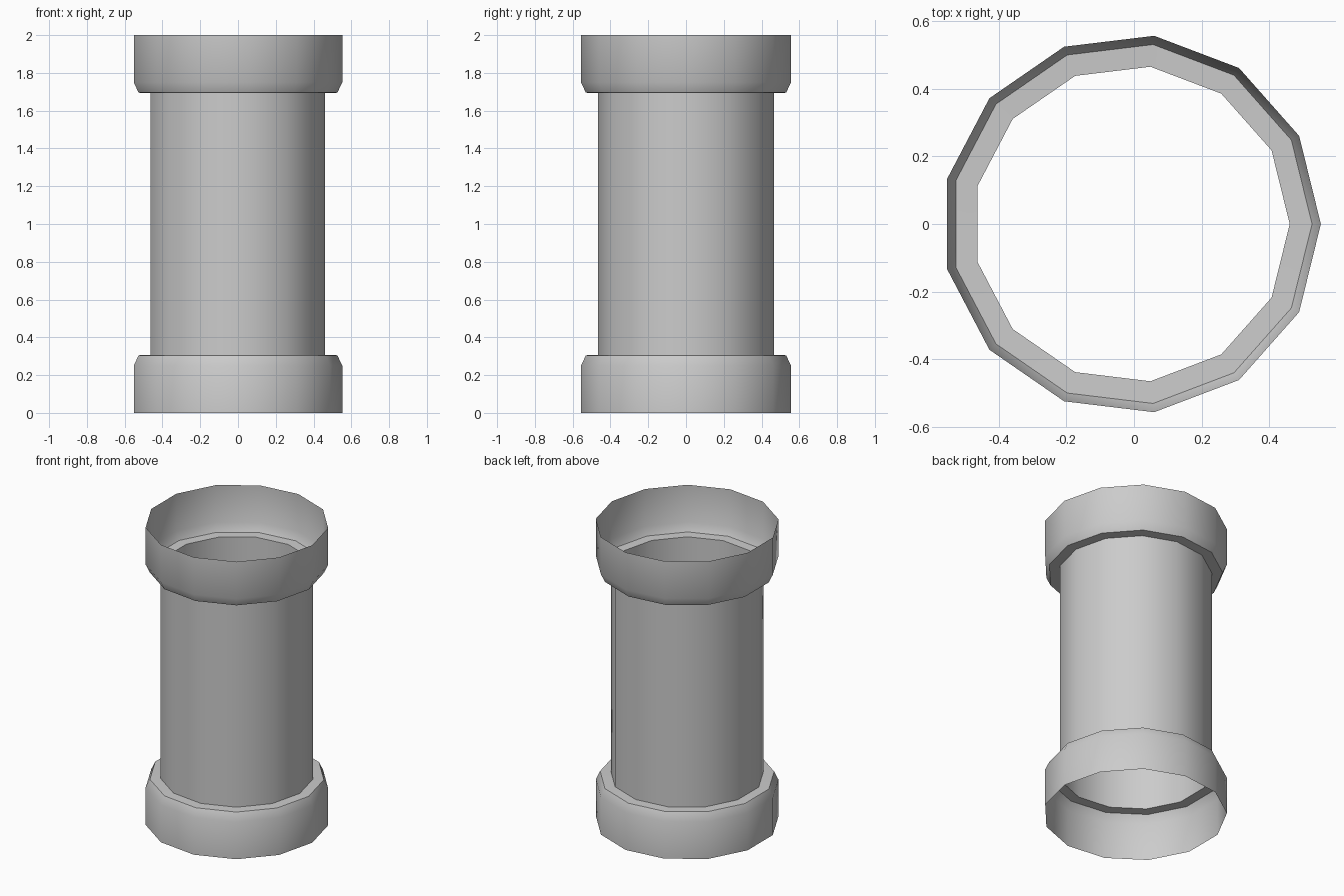
import bpy, bmesh, math

if "Cube" in bpy.data.objects:
    bpy.data.objects.remove(bpy.data.objects["Cube"])

SIDES = 13
SHIFT = -0.008  # centres the bounds of the odd-sided ring

# Half profile (radius, z): collar wall, chamfer, ledge; mirrored about z = 1
lower = [(0.56, 0.0), (0.56, 0.25), (0.534, 0.305), (0.468, 0.307)]
profile = lower + [(r, 2.0 - z) for r, z in reversed(lower)]

# Open pipe shell with a flared collar at each end
bm = bmesh.new()
rings = []
for r, z in profile:
    rings.append([bm.verts.new((r * math.cos(2 * math.pi * i / SIDES) + SHIFT,
                                r * math.sin(2 * math.pi * i / SIDES), z))
                  for i in range(SIDES)])
for a, b in zip(rings, rings[1:]):
    for i in range(SIDES):
        j = (i + 1) % SIDES
        bm.faces.new((a[i], a[j], b[j], b[i]))

mesh = bpy.data.meshes.new("pipe")
bm.to_mesh(mesh)
bm.free()
pipe = bpy.data.objects.new("pipe", mesh)
bpy.context.collection.objects.link(pipe)

# Smooth sides, crisp ledges
bpy.context.view_layer.objects.active = pipe
pipe.select_set(True)
bpy.ops.object.shade_smooth_by_angle(angle=math.radians(30))
